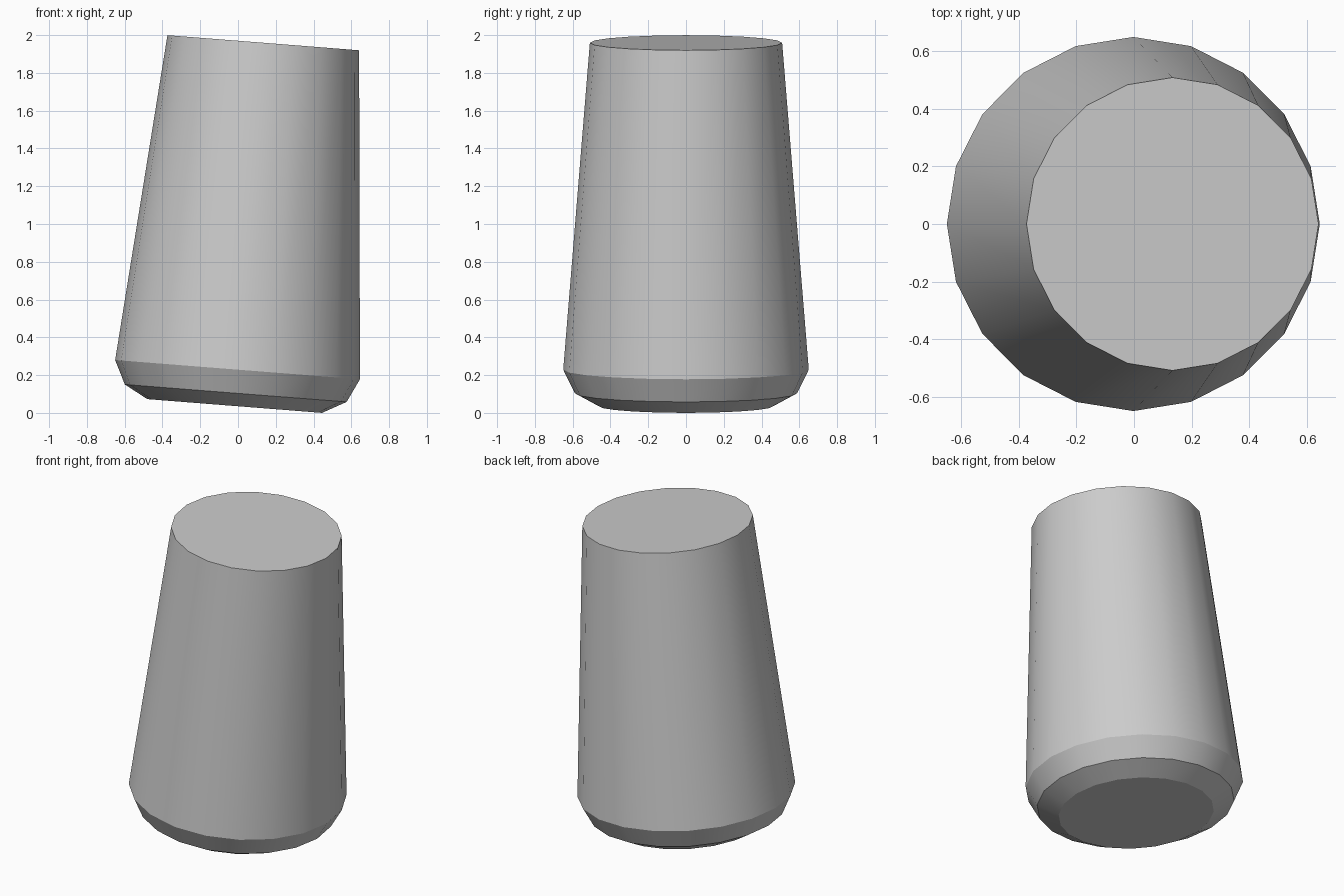
import bpy
import bmesh
import math
from mathutils import Matrix

if "Cube" in bpy.data.objects:
    bpy.data.objects.remove(bpy.data.objects["Cube"], do_unlink=True)

SIDES = 20
TILT = math.radians(4.5)

# Plain grey surface
grey = bpy.data.materials.new("plain_grey")
grey.use_nodes = True
colour = (0.6, 0.6, 0.6, 1)
grey.diffuse_color = colour
grey.node_tree.nodes["Principled BSDF"].inputs["Base Color"].default_value = colour

# Tapered body with a two-step chamfered foot: (radius, height along axis)
profile = [(0.464, 0), (0.589, 0.068), (0.65, 0.193), (0.509, 1.929)]
bm = bmesh.new()
rings = []
for radius, height in profile:
    ring = bmesh.ops.create_circle(
        bm, segments=SIDES, radius=radius,
        matrix=Matrix.Translation((0, 0, height)))["verts"]
    rings.append(ring)

# Side bands between neighbouring rings
for low, high in zip(rings, rings[1:]):
    for i in range(SIDES):
        j = (i + 1) % SIDES
        bm.faces.new((low[i], low[j], high[j], high[i]))

# Flat bottom and top caps
bm.faces.new(rings[0])
bm.faces.new(rings[-1])
bmesh.ops.recalc_face_normals(bm, faces=bm.faces[:])

# Lean the whole body toward +x
bm.transform(Matrix.Translation((-0.0175, 0, 0.0365)) @ Matrix.Rotation(TILT, 4, "Y"))

mesh = bpy.data.meshes.new("tapered_body")
bm.to_mesh(mesh)
bm.free()
mesh.materials.append(grey)
body = bpy.data.objects.new("tapered_body", mesh)
bpy.context.collection.objects.link(body)

bpy.ops.object.select_all(action="DESELECT")
body.select_set(True)
bpy.context.view_layer.objects.active = body
bpy.ops.object.shade_smooth_by_angle(angle=math.radians(27))
